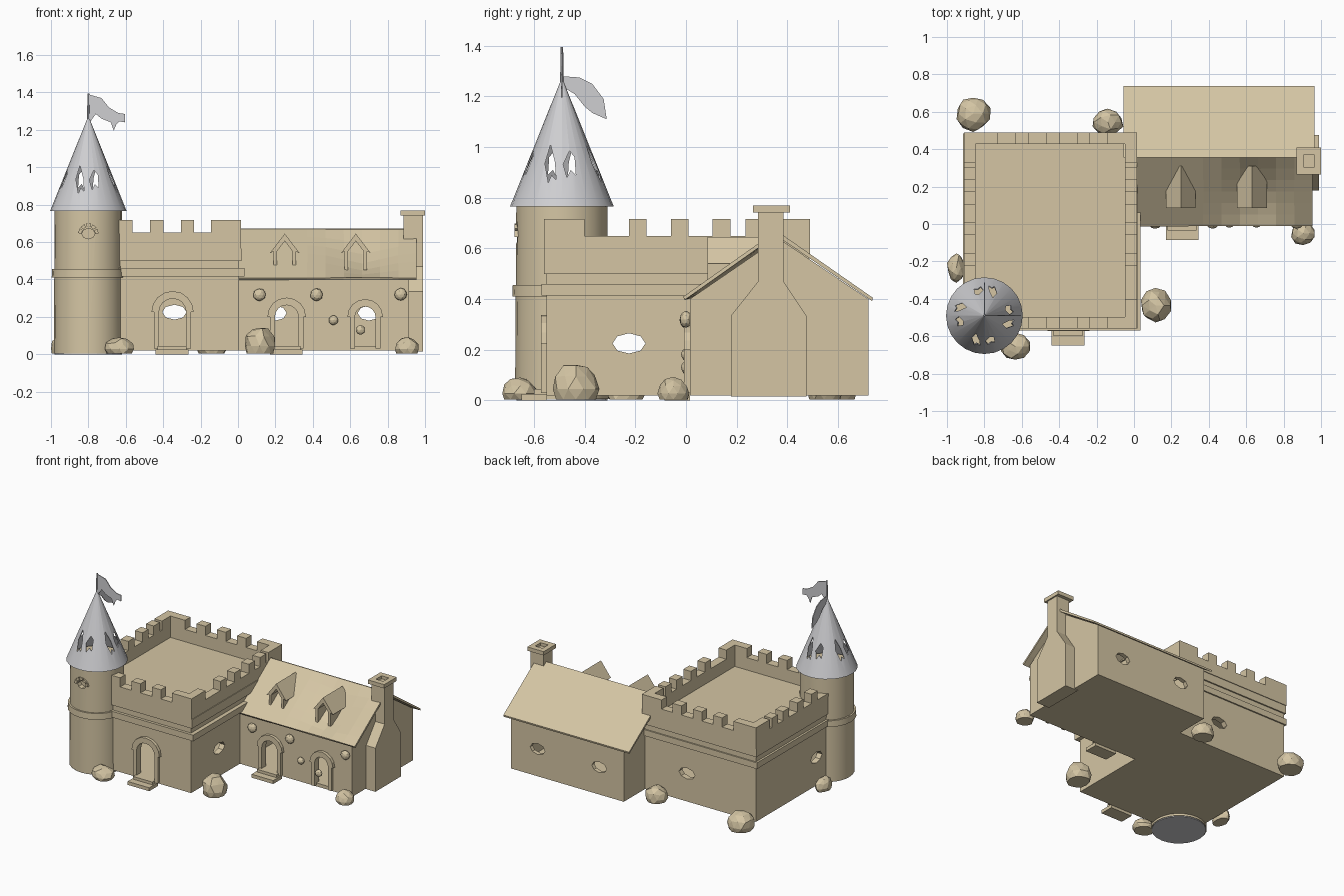
import bpy, bmesh, math, random
from mathutils import Vector, Matrix

if "Cube" in bpy.data.objects:
    bpy.data.objects.remove(bpy.data.objects["Cube"])

random.seed(4)

def material(name, rgb):
    m = bpy.data.materials.new(name)
    m.diffuse_color = (*rgb, 1)
    m.use_nodes = True
    m.node_tree.nodes["Principled BSDF"].inputs["Base Color"].default_value = m.diffuse_color
    return m

STONE = material("tan stone", (0.66, 0.56, 0.37))
GREY = material("light grey", (0.62, 0.62, 0.64))

def finish(bm, name, mat):
    bmesh.ops.recalc_face_normals(bm, faces=bm.faces)
    me = bpy.data.meshes.new(name)
    bm.to_mesh(me)
    bm.free()
    me.materials.append(mat)
    ob = bpy.data.objects.new(name, me)
    bpy.context.collection.objects.link(ob)
    return ob

def prisms(name, polys, axis, a, b, mat=STONE):
    """Extrude 2D outlines along an axis from a to b, all in one object."""
    place = {"x": lambda p, t: (t, p[0], p[1]),
             "y": lambda p, t: (p[0], t, p[1]),
             "z": lambda p, t: (p[0], p[1], t)}[axis]
    bm = bmesh.new()
    for poly in polys:
        lo = [bm.verts.new(place(p, a)) for p in poly]
        hi = [bm.verts.new(place(p, b)) for p in poly]
        bm.faces.new(lo)
        bm.faces.new(hi[::-1])
        for i in range(len(poly)):
            j = (i + 1) % len(poly)
            bm.faces.new((lo[i], hi[i], hi[j], lo[j]))
    return finish(bm, name, mat)

def rect(x0, x1, y0, y1):
    return [(x0, y0), (x1, y0), (x1, y1), (x0, y1)]

def box(name, x0, x1, y0, y1, z0, z1, mat=STONE):
    return prisms(name, [rect(x0, x1, y0, y1)], "z", z0, z1, mat)

def round_part(name, x, y, z0, z1, r0, r1, n, mat=STONE):
    bm = bmesh.new()
    bmesh.ops.create_cone(bm, cap_ends=True, segments=n, radius1=r0, radius2=r1, depth=z1 - z0,
                          matrix=Matrix.Translation((x, y, (z0 + z1) / 2)))
    return finish(bm, name, mat)

def activate(ob):
    bpy.ops.object.select_all(action="DESELECT")
    bpy.context.view_layer.objects.active = ob
    ob.select_set(True)

def apply(ob, mod):
    activate(ob)
    bpy.ops.object.modifier_apply(modifier=mod.name)

def cut(ob, cutter):
    mod = ob.modifiers.new("cut", "BOOLEAN")
    mod.operation, mod.solver, mod.object = "DIFFERENCE", "EXACT", cutter
    apply(ob, mod)
    bpy.data.objects.remove(cutter)

def smooth(ob):
    activate(ob)
    bpy.ops.object.shade_smooth_by_angle(angle=math.radians(35))

def arc(cx, cz, r, n, a0=0, a1=math.pi):
    return [(cx + r * math.cos(a0 + (a1 - a0) * i / n), cz + r * math.sin(a0 + (a1 - a0) * i / n))
            for i in range(n + 1)]

def octagon(c, z, rx, rz):
    return [(c + rx * math.cos(k * math.pi / 4), z + rz * math.sin(k * math.pi / 4)) for k in range(8)]

def doorway(name, wall, cx, y, half, spring, step):
    """Cut an arched opening and surround it with jambs and arch stones."""
    cut(wall, prisms("cutter", [[(cx - half, 0.045), (cx + half, 0.045)] + arc(cx, spring, half, 8)],
                     "y", y - 0.1, y + 0.1))
    inner, outer = arc(cx, spring, half - 0.005, 8), arc(cx, spring, half + 0.035, 8)
    stones = [[inner[i], outer[i], outer[i + 1], inner[i + 1]] for i in range(8)]
    for s in (-1, 1):
        e = sorted((cx + s * (half - 0.005), cx + s * (half + 0.022)))
        stones.append(rect(e[0], e[1], 0.03, spring))
    prisms(name + "_frame", stones, "y", y - 0.022, y + 0.03)
    if step:
        box(name + "_step", cx - 0.09, cx + 0.085, y - 0.1, y, 0.0, 0.025)
        box(name + "_upper_step", cx - 0.08, cx + 0.075, y - 0.05, y, 0.025, 0.045)

# castle block, hollow, with openings in all four walls
castle = box("castle_walls", -0.9, 0.005, -0.55, 0.475, 0.02, 0.56)
cut(castle, box("cutter", -0.86, -0.035, -0.51, 0.435, 0.045, 0.53))
cut(castle, prisms("cutter", [octagon(-0.34, 0.225, 0.065, 0.04)], "y", 0.4, 0.6))
for x in (-0.9, 0.0):
    cut(castle, prisms("cutter", [octagon(-0.225, 0.225, 0.065, 0.04)], "x", x - 0.08, x + 0.08))
doorway("castle_door", castle, -0.35, -0.55, 0.078, 0.225, True)

# cornices, parapet and battlements
def ring(name, x0, x1, y0, y1, t, z0, z1):
    prisms(name, [rect(x0, x1, y0, y0 + t), rect(x0, x1, y1 - t, y1),
                  rect(x0, x0 + t, y0 + t, y1 - t), rect(x1 - t, x1, y0 + t, y1 - t)], "z", z0, z1)

ring("lower_cornice", -0.915, 0.035, -0.57, 0.485, 0.05, 0.415, 0.46)
ring("upper_cornice", -0.91, 0.02, -0.56, 0.485, 0.05, 0.5, 0.565)
X0, X1, Y0, Y1, T = -0.91, 0.015, -0.56, 0.49, 0.062
ring("parapet", X0, X1, Y0, Y1, T, 0.56, 0.65)
blocks = []
for x in (-0.765, -0.6, -0.435, -0.27):
    blocks += [rect(x - 0.036, x + 0.036, y, y + T) for y in (Y0, Y1 - T)]
for y in (-0.19, -0.025, 0.14, 0.27):
    blocks += [rect(x, x + T, y - 0.035, y + 0.035) for x in (X0, X1 - T)]
for cx, sx in ((X0, 1), (X1, -1)):      # L-shaped corner blocks
    for cy, sy in ((Y0, 1), (Y1, -1)):
        blocks.append([(cx + sx * a, cy + sy * b) for a, b in
                       ((0, 0), (0.16, 0), (0.16, T), (T, T), (T, 0.16), (0, 0.16))])
prisms("battlements", blocks, "z", 0.65, 0.717)

# round tower
TX, TY = -0.8, -0.49
tower = round_part("tower", TX, TY, 0.005, 0.78, 0.185, 0.18, 24)
cut(tower, prisms("cutter", [octagon(TX, 0.645, 0.035, 0.028)], "y", -0.75, -0.63))
smooth(tower)
round_part("tower_base_disc", TX, TY, 0.0, 0.006, 0.18, 0.18, 24, GREY)
smooth(round_part("tower_band", TX, TY, 0.41, 0.455, 0.196, 0.194, 24))
wedges = [[(TX + r * math.cos(a), 0.645 + r * math.sin(a)) for r, a in
           ((0.036, a0), (0.055, a0), (0.055, a0 + 0.5), (0.036, a0 + 0.5))] for a0 in (0.0, 0.65, 1.3, 1.95, 2.6)]
prisms("tower_window_frame", wedges, "y", -0.678, -0.65)

# ragged cone roof with torn holes
roof = round_part("tower_roof", TX, TY, 0.765, 1.26, 0.205, 0.006, 24, GREY)
mod = roof.modifiers.new("shell", "SOLIDIFY")
mod.thickness, mod.offset = 0.008, -1
apply(roof, mod)
for k in range(4):
    for dx, z0, z1, w in ((-0.045, 0.86, 1.01, 0.022), (0.03, 0.88, 0.985, 0.025)):
        tear = [(dx, z1), (dx - w, (z0 + z1) / 2), (dx - 0.4 * w, z0), (dx + 0.2 * w, z0 + 0.03),
                (dx + w, z0 + 0.01), (dx + 0.8 * w, z0 + 0.08)]
        hole = prisms("cutter", [tear], "y", -0.3, -0.03)
        hole.data.transform(Matrix.Translation((TX, TY, 0)) @ Matrix.Rotation(k * math.pi / 2, 4, "Z"))
        cut(roof, hole)
smooth(roof)

# flagpole and two torn flags
round_part("flagpole", TX, TY, 1.2, 1.395, 0.008, 0.005, 8, GREY)
flag = [(0, 1.39), (0.07, 1.37), (0.11, 1.32), (0.16, 1.29), (0.195, 1.285), (0.195, 1.24), (0.165, 1.245),
        (0.15, 1.23), (0.135, 1.195), (0.12, 1.24), (0.07, 1.26), (0.04, 1.285), (0, 1.23)]
prisms("upper_flag", [[(TX + a, z) for a, z in flag]], "y", TY - 0.003, TY + 0.003, GREY)
flag = [(0, 1.28), (0.07, 1.275), (0.12, 1.25), (0.165, 1.19), (0.177, 1.11), (0.12, 1.135),
        (0.09, 1.16), (0.05, 1.21), (0, 1.24)]
prisms("lower_flag", [[(TY + a, z) for a, z in flag]], "x", TX - 0.003, TX + 0.003, GREY)

# house body, hollow, with gable ends
house = prisms("house_walls", [[(0.015, 0.02), (0.72, 0.02), (0.72, 0.4), (0.365, 0.64), (0.015, 0.4)]],
               "x", 0.0, 0.915)
cut(house, box("cutter", 0.03, 0.885, 0.045, 0.69, 0.045, 0.9))
for x in (0.2, 0.7):
    cut(house, prisms("cutter", [octagon(x, 0.22, 0.06, 0.04)], "y", 0.65, 0.8))
doorway("house_door", house, 0.26, 0.015, 0.068, 0.2, True)
doorway("house_side_door", house, 0.68, 0.015, 0.06, 0.2, False)

# roof: straight back slope, sagging front slope
prisms("back_roof", [[(0.355, 0.672), (0.738, 0.405), (0.735, 0.392), (0.355, 0.652)]], "x", -0.055, 0.965)
bm = bmesh.new()
NX, NY = 10, 6
grid = []
for i in range(NX + 1):
    for j in range(NY + 1):
        u, v = i / NX, j / NY
        x = -0.02 + 0.975 * u
        sag = 0.055 * max(0, 1 - abs(x - 0.66) / 0.24) * math.sin(math.pi * v)
        grid.append(bm.verts.new((x, -0.008 + 0.37 * v, 0.403 + 0.262 * v - sag)))
for i in range(NX):
    for j in range(NY):
        a = i * (NY + 1) + j
        bm.faces.new((grid[a], grid[a + NY + 1], grid[a + NY + 2], grid[a + 1]))
front = finish(bm, "front_roof", STONE)
mod = front.modifiers.new("thickness", "SOLIDIFY")
mod.thickness, mod.offset = 0.014, 0
apply(front, mod)

# dormers
for n, cx in enumerate((0.25, 0.63)):
    shape = [(-.06, .45), (-.06, .55), (-.08, .54), (0, .645), (.08, .54), (.06, .55), (.06, .45),
             (.042, .45), (.042, .55), (0, .605), (-.042, .55), (-.042, .45)]
    prisms("dormer_%d" % (n + 1), [[(cx + a, z) for a, z in shape]], "y", 0.085, 0.31)

# chimney breast, stack and hollow cap
prisms("chimney", [[(.178, .015), (.475, .015), (.475, .335), (.385, .47), (.385, .745), (.285, .745),
                    (.285, .47), (.178, .335)]], "x", 0.885, 0.99)
cap = box("chimney_cap", 0.868, 1.0, 0.265, 0.41, 0.742, 0.77)
cut(cap, box("cutter", 0.905, 0.965, 0.305, 0.37, 0.748, 0.8))

# rocks at the foot of the walls, and round stones set in the house front
def rock(name, x, y, z, rx, ry, rz, sub, rough):
    bm = bmesh.new()
    bmesh.ops.create_icosphere(bm, subdivisions=sub, radius=1)
    for v in bm.verts:
        k = 1 + random.uniform(-rough, rough * 0.4)
        v.co = Vector((x + v.co.x * rx * k, y + v.co.y * ry * k, max(z + v.co.z * rz * k, 0.004)))
    finish(bm, name, STONE)

for n, (x, y, rx, ry, h) in enumerate(((-0.86, 0.59, 0.095, 0.095, 0.13), (-0.14, 0.545, 0.085, 0.075, 0.11),
                                       (-0.95, -0.235, 0.05, 0.08, 0.1), (-0.635, -0.655, 0.08, 0.075, 0.09),
                                       (0.115, -0.435, 0.085, 0.095, 0.15), (0.905, -0.05, 0.07, 0.065, 0.09))):
    rock("rock_%d" % (n + 1), x, y, h * 0.3, rx, ry, h * 0.72, 2, 0.12)
for n, (x, z, r) in enumerate(((0.115, 0.318, 0.034), (0.42, 0.318, 0.034), (0.87, 0.32, 0.034),
                               (0.51, 0.182, 0.026), (0.655, 0.13, 0.026))):
    rock("wall_stone_%d" % (n + 1), x, 0.0, z, r, r * 0.75, r, 2, 0.05)
